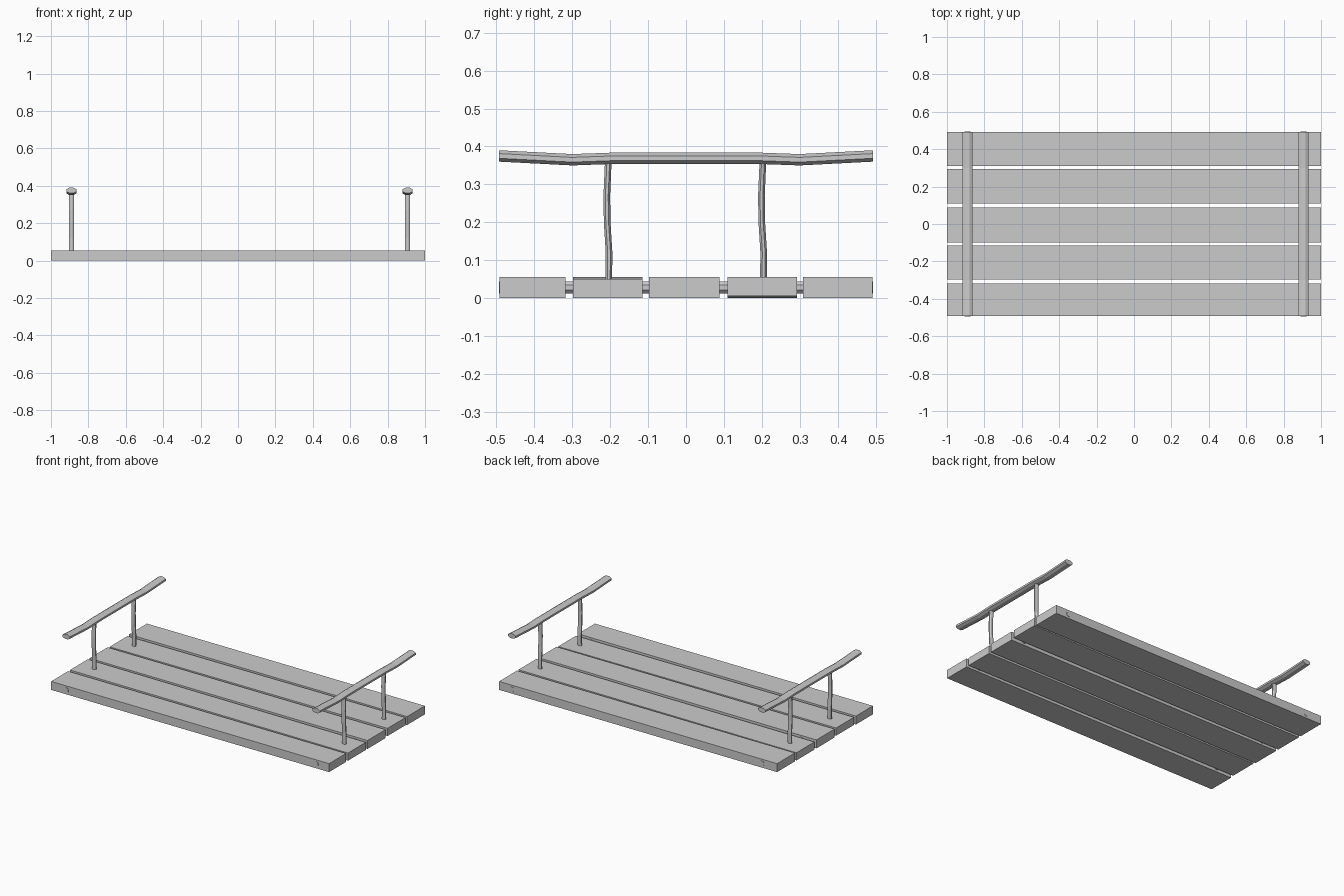
import bpy, bmesh
from math import cos, sin, pi
from mathutils import Vector

cube = bpy.data.objects.get("Cube")
if cube:
    bpy.data.objects.remove(cube, do_unlink=True)

grey = bpy.data.materials.new("plain grey")
grey.use_nodes = True
colour = (0.6, 0.6, 0.6, 1)
grey.diffuse_color = colour
grey.node_tree.nodes["Principled BSDF"].inputs["Base Color"].default_value = colour


def finish(name, bm):
    bmesh.ops.recalc_face_normals(bm, faces=bm.faces)
    mesh = bpy.data.meshes.new(name)
    bm.to_mesh(mesh)
    bm.free()
    mesh.materials.append(grey)
    obj = bpy.data.objects.new(name, mesh)
    bpy.context.collection.objects.link(obj)
    return obj


def tube(name, path, side, up, sides=8):
    """Sweep a flattened polygon along a path of points."""
    bm = bmesh.new()
    angles = [2 * pi * (i + 0.5) / sides for i in range(sides)]
    rings = [[bm.verts.new(Vector(p) + side * cos(a) + up * sin(a)) for a in angles]
             for p in path]
    for low, high in zip(rings, rings[1:]):
        for i in range(sides):
            j = (i + 1) % sides
            bm.faces.new((low[i], low[j], high[j], high[i]))
    bm.faces.new(rings[0])
    bm.faces.new(rings[-1])
    return finish(name, bm)


X, Y, Z = Vector((1, 0, 0)), Vector((0, 1, 0)), Vector((0, 0, 1))

# Deck planks: front edge, back edge, slight rise at the +x end
planks = [(-0.492, -0.318, 0), (-0.298, -0.115, -0.005), (-0.098, 0.088, 0),
          (0.109, 0.293, 0.005), (0.309, 0.492, 0)]
for n, (front, back, rise) in enumerate(planks, 1):
    bm = bmesh.new()
    bmesh.ops.create_cube(bm, size=1)
    for v in bm.verts:
        end = rise if v.co.x * rise > 0 else 0
        shift = abs(rise) if (v.co.x * rise > 0) else 0
        v.co = (v.co.x * 2, front if v.co.y < 0 else back,
                (0.05 if rise else 0.055) * (v.co.z + 0.5) + shift)
    finish(f"deck_plank_{n}", bm)

# Each side: cross dowel through the planks, two bent posts, a curved handrail
rail_path = [(-0.493, 0.375), (-0.3, 0.365), (-0.19, 0.369),
             (0.19, 0.369), (0.3, 0.365), (0.493, 0.375)]
post_path = [(0.0, 0.03), (0.001, 0.12), (-0.004, 0.2), (-0.005, 0.27), (-0.001, 0.362)]
for label, x in (("right", -0.891), ("left", 0.907)):
    tube(f"{label}_cross_dowel", [(x, -0.494, 0.028), (x, 0.494, 0.028)],
         X * 0.017, Z * 0.017)
    tube(f"{label}_handrail", [(x, y, z) for y, z in rail_path], X * 0.029, Z * 0.0162)
    for end, y, bend in (("front", -0.204, 1), ("back", 0.204, 1)):
        tube(f"{label}_{end}_post", [(x, y + bend * dy, z) for dy, z in post_path],
             X * 0.0145, Y * 0.0095)
